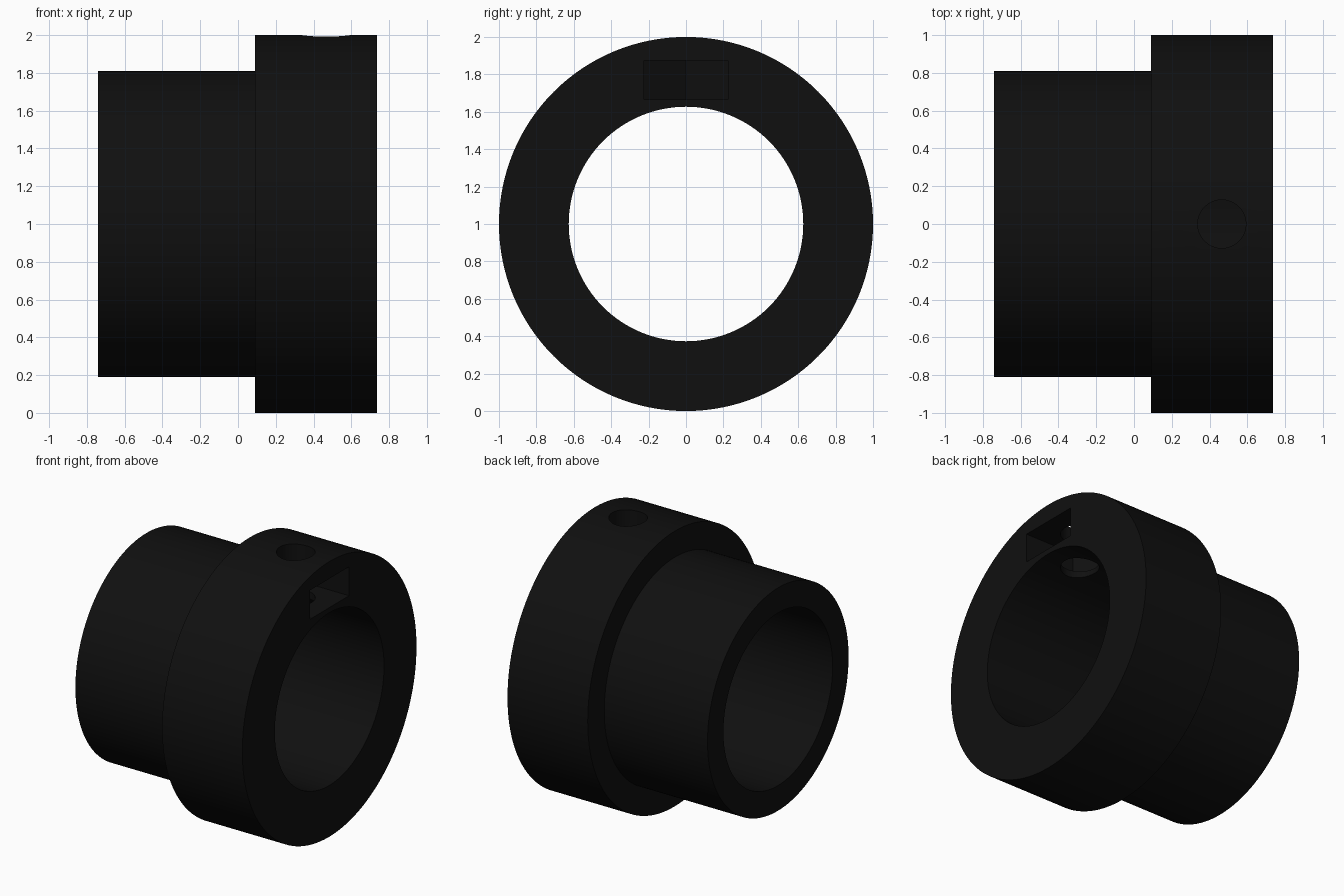
import bpy, bmesh, math
from mathutils import Vector

if "Cube" in bpy.data.objects:
    bpy.data.objects.remove(bpy.data.objects["Cube"])

SEG = 128
CZ = 1.0          # height of the bore axis
HOLE_X = 0.465    # set screw position


def make_object(name, bm):
    bmesh.ops.recalc_face_normals(bm, faces=bm.faces)
    mesh = bpy.data.meshes.new(name)
    bm.to_mesh(mesh)
    bm.free()
    obj = bpy.data.objects.new(name, mesh)
    bpy.context.collection.objects.link(obj)
    return obj


def lathe_x(name, profile):
    """Revolve a closed (x, radius) profile about the bore axis."""
    bm = bmesh.new()
    rings = []
    for i in range(SEG):
        a = 2 * math.pi * i / SEG
        rings.append([bm.verts.new((x, r * math.sin(a), CZ + r * math.cos(a)))
                      for x, r in profile])
    n = len(profile)
    for i in range(SEG):
        a, b = rings[i], rings[(i + 1) % SEG]
        for j in range(n):
            k = (j + 1) % n
            bm.faces.new((a[j], a[k], b[k], b[j]))
    return make_object(name, bm)


def prism_z(name, outline, z0, z1):
    """Extrude an (x, y) outline upward."""
    bm = bmesh.new()
    face = bm.faces.new([bm.verts.new((x, y, z0)) for x, y in outline])
    ext = bmesh.ops.extrude_face_region(bm, geom=[face])
    verts = [g for g in ext["geom"] if isinstance(g, bmesh.types.BMVert)]
    bmesh.ops.translate(bm, verts=verts, vec=Vector((0, 0, z1 - z0)))
    return make_object(name, bm)


# Stepped sleeve with a wide clamping flange
collar = lathe_x("collar", [(-0.74, 0.627), (-0.74, 0.81), (0.09, 0.81),
                            (0.09, 1.0), (0.735, 1.0), (0.735, 0.627)])

# Set screw hole through the top wall of the flange
hole = [(HOLE_X + 0.128 * math.cos(2 * math.pi * i / 32),
         0.128 * math.sin(2 * math.pi * i / 32)) for i in range(32)]
# Nut pocket, open on the flange end, with a hexagonal inner end
slot = [(0.8, -0.225), (0.8, 0.225), (HOLE_X - 0.13, 0.225),
        (HOLE_X - 0.26, 0.0), (HOLE_X - 0.13, -0.225)]

cutters = [prism_z("screw_hole_cutter", hole, 1.4, 2.2),
           prism_z("nut_slot_cutter", slot, 1.665, 1.875)]
for cutter in cutters:
    mod = collar.modifiers.new(cutter.name, "BOOLEAN")
    mod.operation = "DIFFERENCE"
    mod.solver = "EXACT"
    mod.object = cutter
    cutter.hide_render = True
    cutter.hide_set(True)

# Near-black plastic
black = bpy.data.materials.new("black plastic")
black.diffuse_color = (0.005, 0.005, 0.005, 1)
black.use_nodes = True
black.node_tree.nodes["Principled BSDF"].inputs["Base Color"].default_value = black.diffuse_color
collar.data.materials.append(black)

# Bake the cuts, then smooth the round walls
bpy.context.view_layer.objects.active = collar
collar.select_set(True)
for mod in list(collar.modifiers):
    bpy.ops.object.modifier_apply(modifier=mod.name)
for cutter in cutters:
    bpy.data.objects.remove(cutter)
bpy.ops.object.shade_smooth_by_angle(angle=math.radians(30))
